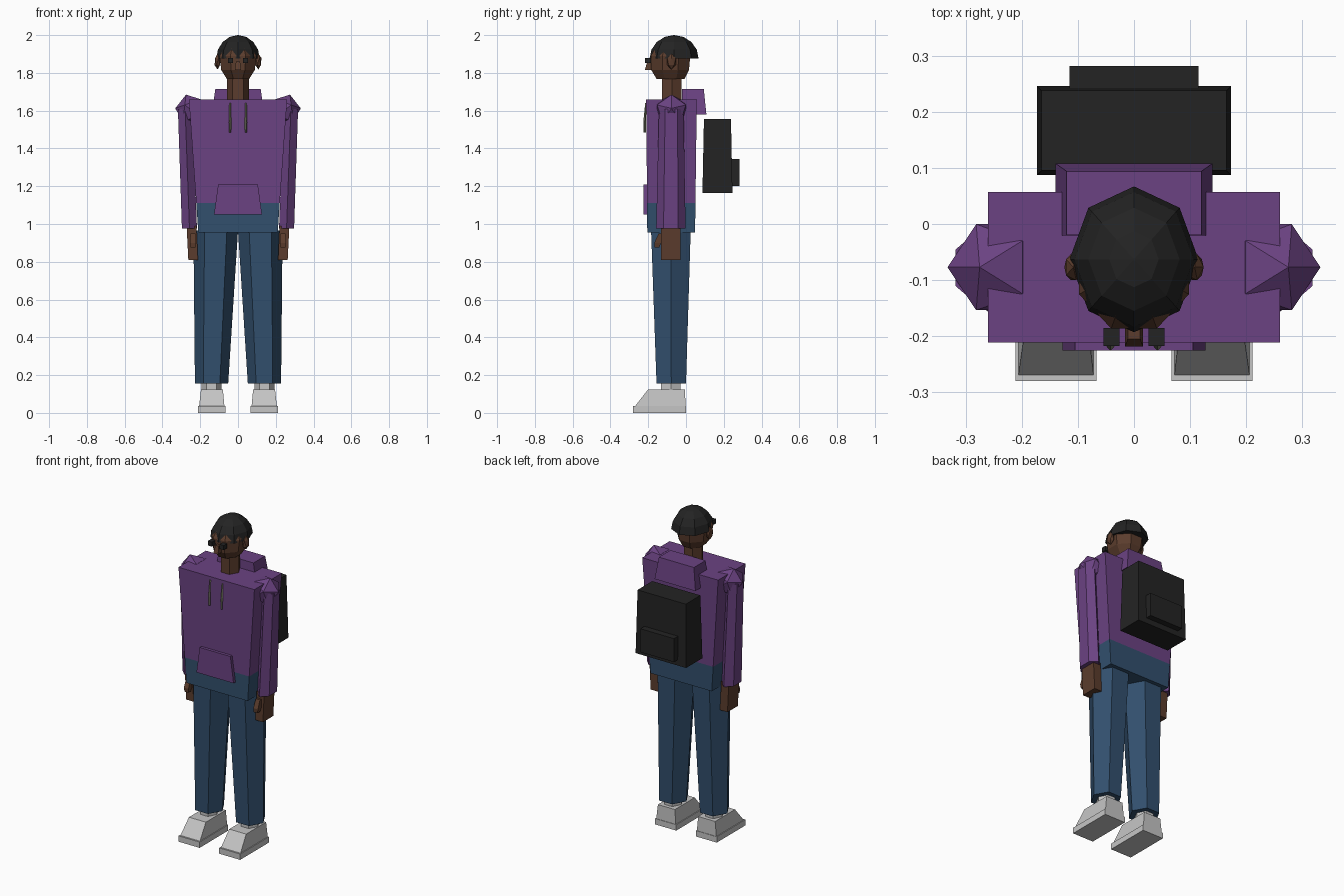
import bpy, bmesh, math
from mathutils import Matrix

if "Cube" in bpy.data.objects:
    bpy.data.objects.remove(bpy.data.objects["Cube"])


def material(name, rgb):
    m = bpy.data.materials.new(name)
    m.diffuse_color = (*rgb, 1)
    m.use_nodes = True
    m.node_tree.nodes["Principled BSDF"].inputs["Base Color"].default_value = m.diffuse_color
    return m


PURPLE = material("purple_cloth", (0.147, 0.055, 0.225))
DENIM = material("blue_denim", (0.032, 0.080, 0.155))
SKIN = material("brown_skin", (0.105, 0.046, 0.026))
BLACK = material("black", (0.017, 0.017, 0.017))
GREY = material("light_grey", (0.56, 0.56, 0.56))
CORD = material("grey_green_cord", (0.20, 0.21, 0.14))


def finish(name, bm, *mats):
    bmesh.ops.recalc_face_normals(bm, faces=bm.faces)
    me = bpy.data.meshes.new(name)
    bm.to_mesh(me)
    bm.free()
    for m in mats:
        me.materials.append(m)
    ob = bpy.data.objects.new(name, me)
    bpy.context.collection.objects.link(ob)
    return ob


def skin_rings(name, rings, *mats):
    """Join stacked rings of points with faces and cap both ends."""
    bm = bmesh.new()
    vs = [[bm.verts.new(p) for p in ring] for ring in rings]
    n = len(rings[0])
    for a, b in zip(vs, vs[1:]):
        for i in range(n):
            j = (i + 1) % n
            bm.faces.new((a[i], a[j], b[j], b[i]))
    bm.faces.new(vs[0])
    bm.faces.new(vs[-1])
    return finish(name, bm, *mats)


def boxy(name, sections, *mats):
    """Sections are (z, x0, x1, y0, y1)."""
    return skin_rings(name, [[(x0, y0, z), (x1, y0, z), (x1, y1, z), (x0, y1, z)]
                             for z, x0, x1, y0, y1 in sections], *mats)


def prism(name, n, phase, sections, mat):
    """Sections are (z, centre x, centre y, radius x, radius y)."""
    ang = [phase + 2 * math.pi * i / n for i in range(n)]
    return skin_rings(name, [[(cx + rx * math.cos(a), cy + ry * math.sin(a), z) for a in ang]
                             for z, cx, cy, rx, ry in sections], mat)


def ico(name, mat, loc, scale, tilt=0.0, turn=0.0):
    bm = bmesh.new()
    mtx = (Matrix.Translation(loc) @ Matrix.Rotation(tilt, 4, 'Y')
           @ Matrix.Rotation(turn, 4, 'Z') @ Matrix.Diagonal((*scale, 1)))
    bmesh.ops.create_icosphere(bm, subdivisions=1, radius=1, matrix=mtx)
    return finish(name, bm, mat)


# Hooded top with a denim band at the waist
torso = boxy("torso", [(0.955, -0.21, 0.21, -0.205, 0.048),
                       (1.11, -0.221, 0.221, -0.206, 0.05),
                       (1.66, -0.26, 0.26, -0.211, 0.057)], PURPLE, DENIM)
for f in torso.data.polygons:
    f.material_index = 1 if f.center.z < 1.1 else 0
boxy("hood", [(1.58, -0.14, 0.14, -0.022, 0.108),
              (1.715, -0.12, 0.12, -0.02, 0.094)], PURPLE)
boxy("front_pocket", [(1.05, -0.127, 0.127, -0.225, -0.2),
                      (1.21, -0.105, 0.105, -0.225, -0.2)], PURPLE)

# Backpack
boxy("backpack", [(1.165, -0.173, 0.173, 0.087, 0.246),
                  (1.555, -0.165, 0.165, 0.095, 0.238)], BLACK)
boxy("backpack_pocket", [(1.2, -0.115, 0.115, 0.23, 0.282),
                         (1.345, -0.115, 0.115, 0.23, 0.282)], BLACK)

# Neck, head and cap
prism("neck", 6, 0, [(1.63, 0, -0.075, 0.058, 0.06),
                     (1.80, 0, -0.075, 0.058, 0.06)], SKIN)
prism("head", 8, math.pi / 8, [(1.768, 0, -0.082, 0.064, 0.08),
                               (1.815, 0, -0.084, 0.096, 0.108),
                               (1.89, 0, -0.082, 0.106, 0.113),
                               (1.93, 0, -0.08, 0.085, 0.09)], SKIN)
boxy("nose", [(1.815, -0.016, 0.016, -0.218, -0.17),
              (1.86, -0.011, 0.011, -0.205, -0.17)], SKIN)
cap_rings = [(1.875 + 0.125 * math.sin(t), 0, -0.063,
              0.115 * math.cos(t), 0.13 * math.cos(t))
             for t in [math.radians(d) for d in (0, 22.5, 45, 67.5, 89)]]
prism("cap", 8, 0, cap_rings, BLACK)

for s, side in ((-1, "left"), (1, "right")):
    def span(a, b):
        return sorted((s * a, s * b))

    # Face details
    ico(side + "_ear", SKIN, (s * 0.108, -0.077, 1.86), (0.018, 0.027, 0.042))
    boxy(side + "_eye", [(1.852, *span(0.026, 0.054), -0.217, -0.185),
                         (1.88, *span(0.026, 0.054), -0.217, -0.185)], BLACK)

    # Hood cord
    prism(side + "_cord", 4, 0, [(1.485, s * 0.042, -0.219, 0.006, 0.006),
                                 (1.54, s * 0.042, -0.219, 0.007, 0.007),
                                 (1.64, s * 0.042, -0.212, 0.004, 0.004)], CORD)

    # Shoulder, sleeve, hand and thumb
    ico(side + "_shoulder", PURPLE, (s * 0.245, -0.077, 1.602), (0.088, 0.09, 0.088),
        tilt=s * math.radians(20), turn=0 if s > 0 else math.pi)
    prism(side + "_sleeve", 6, math.pi / 6, [(0.975, s * 0.257, -0.08, 0.046, 0.078),
                                             (1.61, s * 0.28, -0.078, 0.044, 0.065)], PURPLE)
    boxy(side + "_hand", [(0.81, *span(0.212, 0.263), -0.132, -0.03),
                          (0.99, *span(0.22, 0.272), -0.132, -0.03)], SKIN)
    boxy(side + "_thumb", [(0.875, *span(0.224, 0.25), -0.166, -0.142),
                           (0.9, *span(0.222, 0.254), -0.168, -0.132),
                           (0.95, *span(0.224, 0.252), -0.145, -0.115)], SKIN)

    # Trouser leg
    prism(side + "_leg", 6, 0, [(0.155, s * 0.14, -0.078, 0.088, 0.09),
                                (0.965, s * 0.118, -0.08, 0.118, 0.121)], DENIM)

    # Shoe: ankle, upper and sole
    prism(side + "_ankle", 6, 0, [(0.11, s * 0.14, -0.08, 0.052, 0.06),
                                  (0.17, s * 0.14, -0.08, 0.052, 0.06)], GREY)
    boxy(side + "_shoe_upper", [(0.035, *span(0.072, 0.206), -0.27, -0.003),
                                (0.125, *span(0.08, 0.196), -0.2, -0.005)], GREY)
    boxy(side + "_shoe_sole", [(0.0, *span(0.067, 0.211), -0.28, 0.0),
                               (0.036, *span(0.067, 0.211), -0.28, 0.0)], GREY)
